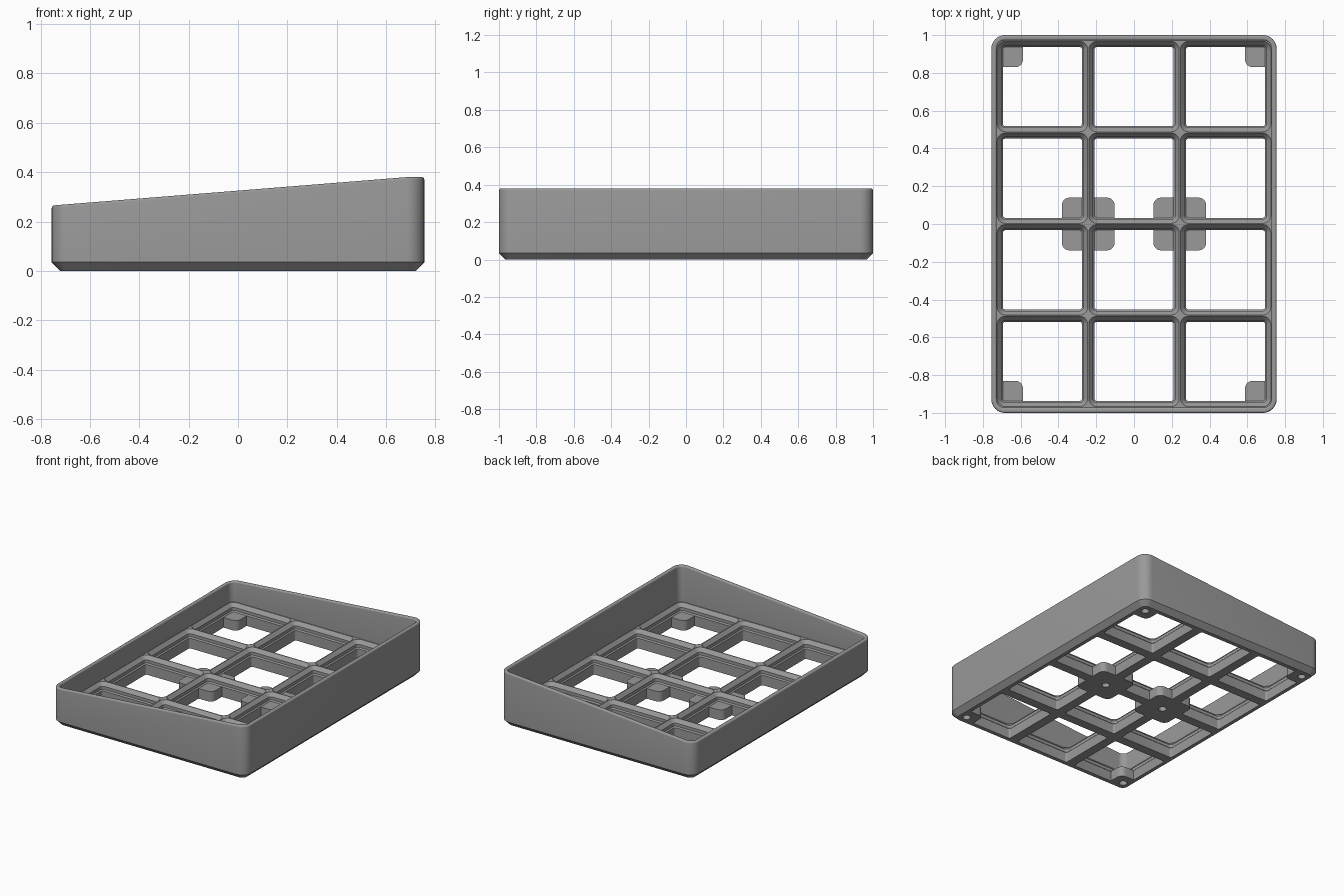
import bpy, bmesh, math

if "Cube" in bpy.data.objects:
    bpy.data.objects.remove(bpy.data.objects["Cube"])

PITCH = 0.485          # grid cell size
HX, HY = 0.755, 1.0    # outer half sizes
WALL = 0.0275
FLOOR = 0.125          # top of the grid ribs
PAD_TOP = 0.071

grey = bpy.data.materials.new("mid grey")
grey.diffuse_color = (0.32, 0.32, 0.32, 1)
grey.use_nodes = True
grey.node_tree.nodes["Principled BSDF"].inputs["Base Color"].default_value = grey.diffuse_color


def rounded_rect(cx, cy, hx, hy, r, n=8):
    """Counter-clockwise outline of a rounded rectangle."""
    pts = []
    for q, (sx, sy) in enumerate([(1, 1), (-1, 1), (-1, -1), (1, -1)]):
        for i in range(n + 1):
            a = math.pi / 2 * (q + i / n)
            pts.append((cx + sx * (hx - r) + r * math.cos(a),
                        cy + sy * (hy - r) + r * math.sin(a)))
    return pts


def loft(name, loops):
    """Closed solid skinned through matching loops, capped at both ends."""
    bm = bmesh.new()
    rings = [[bm.verts.new(p) for p in loop] for loop in loops]
    for a, b in zip(rings, rings[1:]):
        for i in range(len(a)):
            j = (i + 1) % len(a)
            bm.faces.new((a[i], a[j], b[j], b[i]))
    bm.faces.new(rings[0][::-1])
    bm.faces.new(rings[-1])
    bmesh.ops.remove_doubles(bm, verts=bm.verts, dist=1e-5)
    bmesh.ops.recalc_face_normals(bm, faces=bm.faces)
    mesh = bpy.data.meshes.new(name)
    bm.to_mesh(mesh)
    bm.free()
    obj = bpy.data.objects.new(name, mesh)
    bpy.context.collection.objects.link(obj)
    mesh.materials.append(grey)
    return obj


def flat(pts, z):
    return [(x, y, z) for x, y in pts]


def combine(target, other, operation):
    """Apply a boolean and discard the tool object."""
    bpy.context.view_layer.objects.active = target
    mod = target.modifiers.new("cut", 'BOOLEAN')
    mod.operation, mod.solver, mod.object = operation, 'EXACT', other
    bpy.ops.object.modifier_apply(modifier=mod.name)
    bpy.data.objects.remove(other, do_unlink=True)


def rim_height(x):
    """Sloping top edge, level at the tall end."""
    return min(0.38, 0.266 + 0.114 * (x + 0.74) / 1.425)


# Tray shell: chamfered foot, walls, rounded sloping rim, inner walls, floor
def shell_loop(inset, z=None, drop=0.0):
    pts = rounded_rect(0, 0, HX - inset, HY - inset, 0.072 - inset)
    return [(x, y, rim_height(x) - drop if z is None else z) for x, y in pts]


R = 0.01
loops = [shell_loop(0.035, 0), shell_loop(0, 0.035)]
for i in range(5):
    a = math.pi / 2 * i / 4
    loops.append(shell_loop(R * (1 - math.cos(a)), drop=R * (1 - math.sin(a))))
for i in range(5):
    a = math.pi / 2 * i / 4
    loops.append(shell_loop(WALL - R * (1 - math.sin(a)), drop=R * (1 - math.cos(a))))
loops.append(shell_loop(WALL, FLOOR))
tray = loft("tray", loops)

# Stepped openings, three by four
CELL = [(0.033, -0.05), (0.033, PAD_TOP), (0.025, 0.079),
        (0.025, 0.100), (0.003, FLOOR), (0.003, 0.15)]
for i in range(3):
    for j in range(4):
        cx, cy = (i - 1) * PITCH, (j - 1.5) * PITCH
        combine(tray, loft("opening_cutter", [
            flat(rounded_rect(cx, cy, PITCH / 2 - o, PITCH / 2 - o, 0.046 - o, 5), z)
            for o, z in CELL]), 'DIFFERENCE')

# Screw pads: four corners and two in the middle
def pad(cx, cy):
    pts = [(max(-0.705, min(0.705, x)), max(-0.95, min(0.95, y)))
           for x, y in rounded_rect(cx, cy, 0.1395, 0.1395, 0.04)]
    combine(tray, loft("screw_pad", [flat(pts, 0), flat(pts, PAD_TOP)]), 'UNION')


def hole(cx, cy):
    pts = rounded_rect(cx, cy, 0.026, 0.026, 0.026, 5)
    combine(tray, loft("screw_hole", [flat(pts, -0.03), flat(pts, 0.055)]), 'DIFFERENCE')


for sx in (-1, 1):
    pad(sx * PITCH / 2, 0)
    hole(sx * PITCH / 2, 0)
    for sy in (-1, 1):
        pad(sx * 1.5 * PITCH, sy * 2 * PITCH)
        hole(sx * 0.668, sy * 0.908)

# Smooth rounded corners, keep hard edges
bpy.ops.object.select_all(action='DESELECT')
tray.select_set(True)
bpy.context.view_layer.objects.active = tray
bpy.ops.object.shade_smooth_by_angle(angle=math.radians(30))
